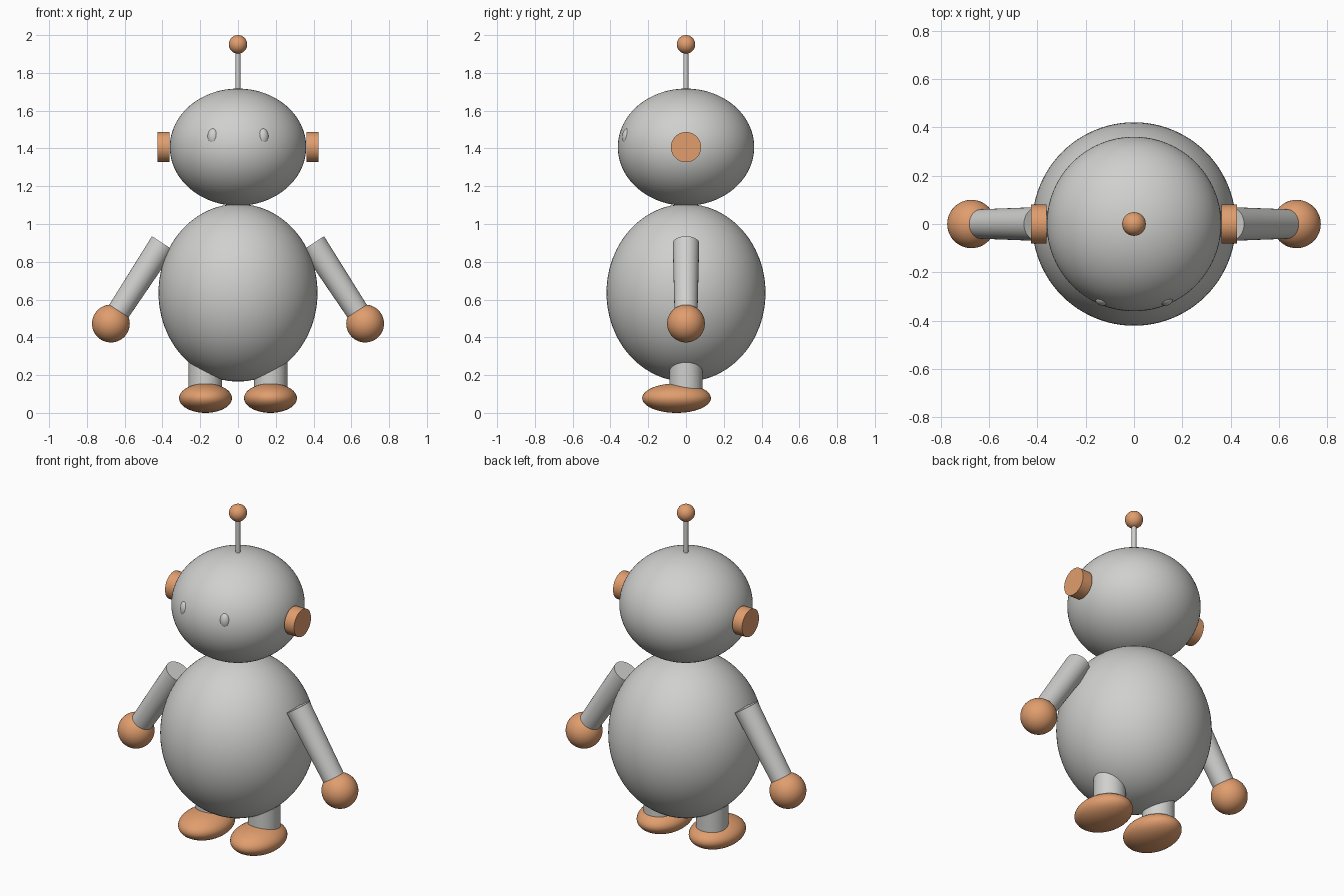
import bpy
import math
from mathutils import Vector

cube = bpy.data.objects.get("Cube")
if cube:
    bpy.data.objects.remove(cube, do_unlink=True)


def make_material(name, rgb):
    mat = bpy.data.materials.new(name)
    mat.use_nodes = True
    colour = (*rgb, 1.0)
    mat.diffuse_color = colour
    mat.node_tree.nodes["Principled BSDF"].inputs["Base Color"].default_value = colour
    return mat


GREY = make_material("light grey", (0.63, 0.63, 0.615))
ORANGE = make_material("copper orange", (0.75, 0.34, 0.155))


def finish(name, mat):
    obj = bpy.context.object
    obj.name = name
    obj.data.materials.append(mat)
    bpy.ops.object.transform_apply(location=False, rotation=False, scale=True)
    bpy.ops.object.shade_smooth_by_angle(angle=math.radians(35))
    return obj


def ellipsoid(name, centre, radii, mat, segments=64):
    bpy.ops.mesh.primitive_uv_sphere_add(
        segments=segments, ring_count=segments // 2, radius=1, location=centre)
    bpy.context.object.scale = radii
    return finish(name, mat)


def rod(name, start, end, r_start, r_end, mat):
    """Capped round rod, optionally tapered, between two points."""
    start, end = Vector(start), Vector(end)
    axis = end - start
    bpy.ops.mesh.primitive_cone_add(
        vertices=48, radius1=r_start, radius2=r_end, depth=axis.length,
        location=(start + end) / 2,
        rotation=axis.to_track_quat('Z', 'Y').to_euler())
    return finish(name, mat)


# Body and head
ellipsoid("body", (0, 0, 0.636), (0.421, 0.421, 0.47), GREY, 96)
ellipsoid("head", (0, 0, 1.407), (0.361, 0.361, 0.31), GREY, 96)

# Antenna
rod("antenna_stalk", (0, 0, 1.68), (0, 0, 1.95), 0.0125, 0.0125, GREY)
ellipsoid("antenna_ball", (0, 0, 1.951), (0.049, 0.049, 0.049), ORANGE, 32)

# Paired parts
for side, s in (("left", 1), ("right", -1)):
    ellipsoid(side + "_eye", (s * 0.13, -0.308, 1.46), (0.032, 0.03, 0.047), GREY, 32)
    rod(side + "_ear", (s * 0.362, 0, 1.407), (s * 0.426, 0, 1.407), 0.08, 0.08, ORANGE)
    rod(side + "_arm", (s * 0.397, 0, 0.897), (s * 0.66, 0, 0.494), 0.07, 0.06, GREY)
    ellipsoid(side + "_hand", (s * 0.673, 0, 0.473), (0.1, 0.1, 0.1), ORANGE, 48)
    rod(side + "_leg", (s * 0.173, 0, 0.08), (s * 0.173, 0, 0.33), 0.088, 0.088, GREY)
    ellipsoid(side + "_foot", (s * 0.172, -0.05, 0.078), (0.14, 0.182, 0.078), ORANGE, 48)
